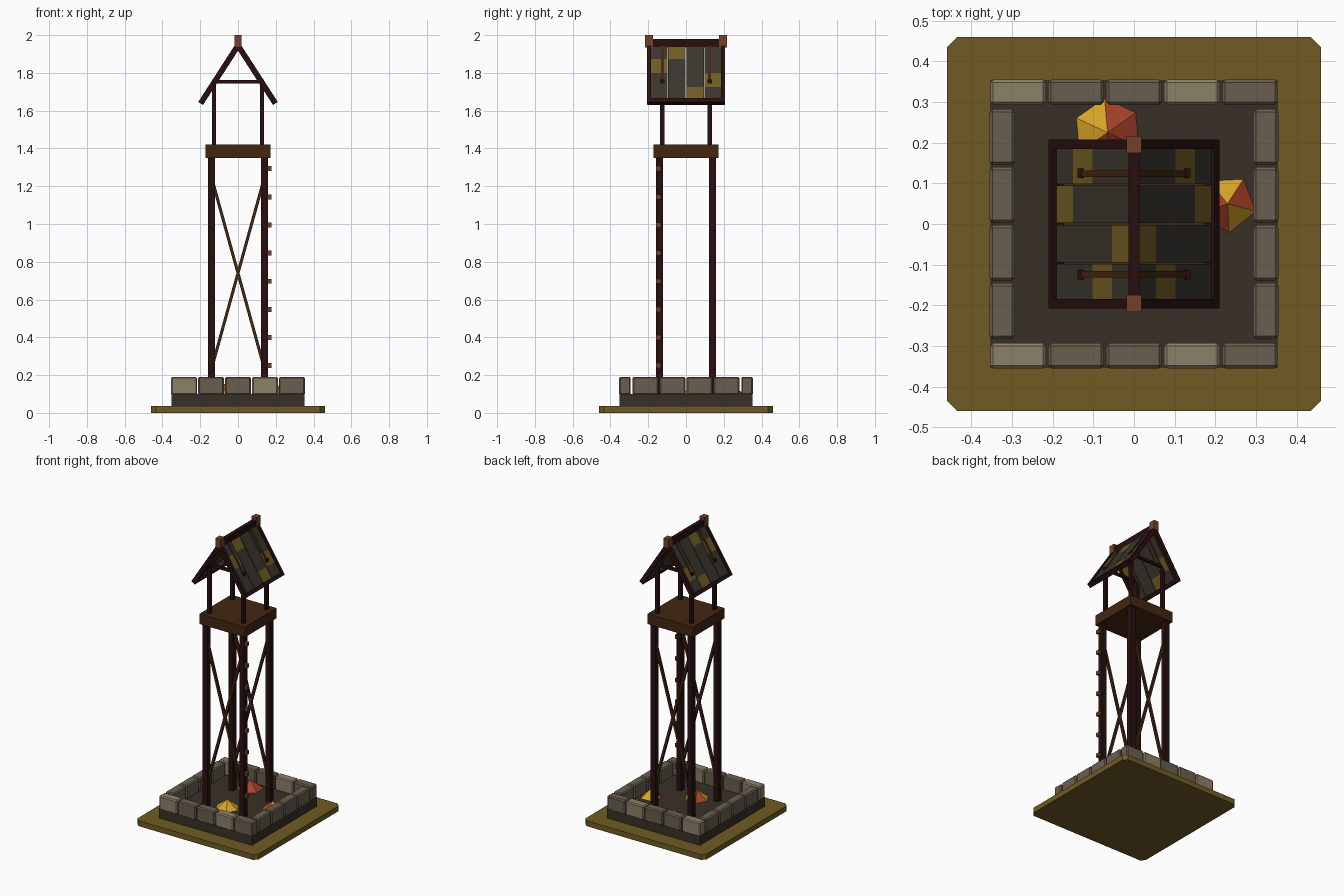
import bpy, bmesh, math
from mathutils import Vector

if "Cube" in bpy.data.objects:
    bpy.data.objects.remove(bpy.data.objects["Cube"])


def srgb(*c):
    return [((v / 255 + 0.055) / 1.055) ** 2.4 if v > 10 else v / 255 / 12.92 for v in c] + [1]


def mat(name, *c):
    m = bpy.data.materials.new(name)
    m.diffuse_color = srgb(*c)
    m.use_nodes = True
    m.node_tree.nodes["Principled BSDF"].inputs["Base Color"].default_value = m.diffuse_color
    return m


OLIVE = mat("olive", 112, 91, 36)
PLINTH = mat("dark_earth", 56, 48, 38)
LIGHT = mat("light_stone", 140, 129, 105)
MID = mat("mid_stone", 106, 95, 79)
DARK = mat("dark_timber", 40, 15, 15)
BROWN = mat("brown_timber", 68, 38, 16)
RUST = mat("red_brown_timber", 118, 64, 42)
YELLOW = mat("yellow", 214, 165, 40)
RED = mat("red", 172, 67, 40)
SLATE = mat("roof_slate", 58, 54, 46)


def finish(name, bm, *mats):
    me = bpy.data.meshes.new(name)
    bm.to_mesh(me)
    bm.free()
    for m in mats:
        me.materials.append(m)
    ob = bpy.data.objects.new(name, me)
    bpy.context.collection.objects.link(ob)
    return ob


def box(name, loc, size, m, rot_y=0, bevel=0):
    bm = bmesh.new()
    bmesh.ops.create_cube(bm, size=1)
    bmesh.ops.scale(bm, vec=size, verts=bm.verts)
    if bevel:
        bmesh.ops.bevel(bm, geom=bm.edges[:], offset=bevel, segments=1, affect='EDGES')
    ob = finish(name, bm, m)
    ob.location = loc
    ob.rotation_euler.y = rot_y
    return ob


def beam(name, p, q, y, depth, thick, m):
    """Bar between two (x, z) points, lying in a plane of constant y."""
    dx, dz = q[0] - p[0], q[1] - p[1]
    return box(name, ((p[0] + q[0]) / 2, y, (p[1] + q[1]) / 2),
               (math.hypot(dx, dz), depth, thick), m, -math.atan2(dz, dx))


# ground slab with cut corners
bm = bmesh.new()
a, b = 0.46, 0.435
pts = [(a, -b), (a, b), (b, a), (-b, a), (-a, b), (-a, -b), (-b, -a), (b, -a)]
f = bm.faces.new([bm.verts.new((x, y, 0)) for x, y in pts])
ext = bmesh.ops.extrude_face_region(bm, geom=[f])
bmesh.ops.translate(bm, vec=(0, 0, 0.037), verts=[v for v in ext['geom'] if isinstance(v, bmesh.types.BMVert)])
bmesh.ops.recalc_face_normals(bm, faces=bm.faces[:])
finish("ground_slab", bm, OLIVE)

# plinth and stone ring
box("plinth", (0, 0, 0.0675), (0.706, 0.706, 0.065), PLINTH)
for s in (-1, 1):
    for i in range(5):
        box("row_stone", ((i - 2) * 0.1425, s * 0.324, 0.143), (0.137, 0.062, 0.096),
            LIGHT if i in (0, 3) else MID, bevel=0.007)
    for i in range(4):
        box("side_stone", (s * 0.324, (i - 1.5) * 0.1425, 0.143), (0.062, 0.137, 0.096), MID, bevel=0.007)


# faceted piles: one colour per facet (0 yellow, 1 red)
def pile(name, x, y, r, start, colours):
    bm = bmesh.new()
    n = len(colours)
    top = bm.verts.new((x, y, 0.158))
    ring = []
    for i in range(n):
        t = math.radians(start) + math.tau * i / n
        ring.append(bm.verts.new((x + r * math.cos(t), y + r * math.sin(t), 0.099)))
    for i, c in enumerate(colours):
        bm.faces.new((ring[i], ring[(i + 1) % n], top)).material_index = c
    bm.faces.new(ring[::-1])
    finish(name, bm, YELLOW, RED)


pile("back_pile", -0.065, 0.225, 0.086, -25, (1, 1, 0, 0, 1, 1))
pile("right_pile", 0.23, 0.05, 0.073, -15, (1, 0, 1, 1, 0))
pile("front_pile", -0.015, -0.095, 0.08, 60, (1, 1, 0, 0, 0, 0))

# tower legs, cross braces and platform
for sy in (-1, 1):
    for sx in (-1, 1):
        box("leg", (sx * 0.14, sy * 0.14, 0.725), (0.036, 0.036, 1.25), DARK)
        box("upper_post", (sx * 0.128, sy * 0.125, 1.59), (0.021, 0.024, 0.35), DARK)
        beam("brace", (-sx * 0.13, 0.27), (sx * 0.13, 1.21), sy * 0.14, 0.016, 0.016, BROWN)
box("platform", (0, 0, 1.385), (0.345, 0.345, 0.07), BROWN)

# climbing pegs on the front right leg
for i in range(8):
    box("climbing_peg", (0.163, -0.145, 0.25 + i * 0.149), (0.028, 0.025, 0.026), RUST)

# gable roof: points along the slope are at x, height(x)
def slope(x, s):
    return (s * x, 1.945 - x * 1.55)


PATCH = (1, 2, 0, 3)   # which tile of each plank is olive, from front to back
for s in (-1, 1):
    for row in range(4):
        y = (row - 1.5) * 0.0965
        for k in range(4):
            beam("roof_tile", slope(k * 0.048, s), slope((k + 1) * 0.048, s), y, 0.092, 0.014,
                 OLIVE if k == (1, 0, 3, 2)[row] else SLATE)
    for sy in (-1, 1):
        beam("gable_rafter", slope(-0.004, s), slope(0.196, s), sy * 0.196, 0.023, 0.03, DARK)
        beam("inner_rafter", slope(0, s), slope(0.128, s), sy * 0.124, 0.016, 0.022, BROWN)
    beam("eave_beam", slope(0.185, s), slope(0.198, s), 0, 0.41, 0.03, DARK)
for sy in (-1, 1):
    box("tie_beam", (0, sy * 0.125, 1.753), (0.256, 0.018, 0.017), DARK)
    box("ridge_finial", (0, sy * 0.196, 1.967), (0.036, 0.042, 0.066), RUST)
box("ridge_beam", (0, 0, 1.957), (0.028, 0.41, 0.045), DARK)
